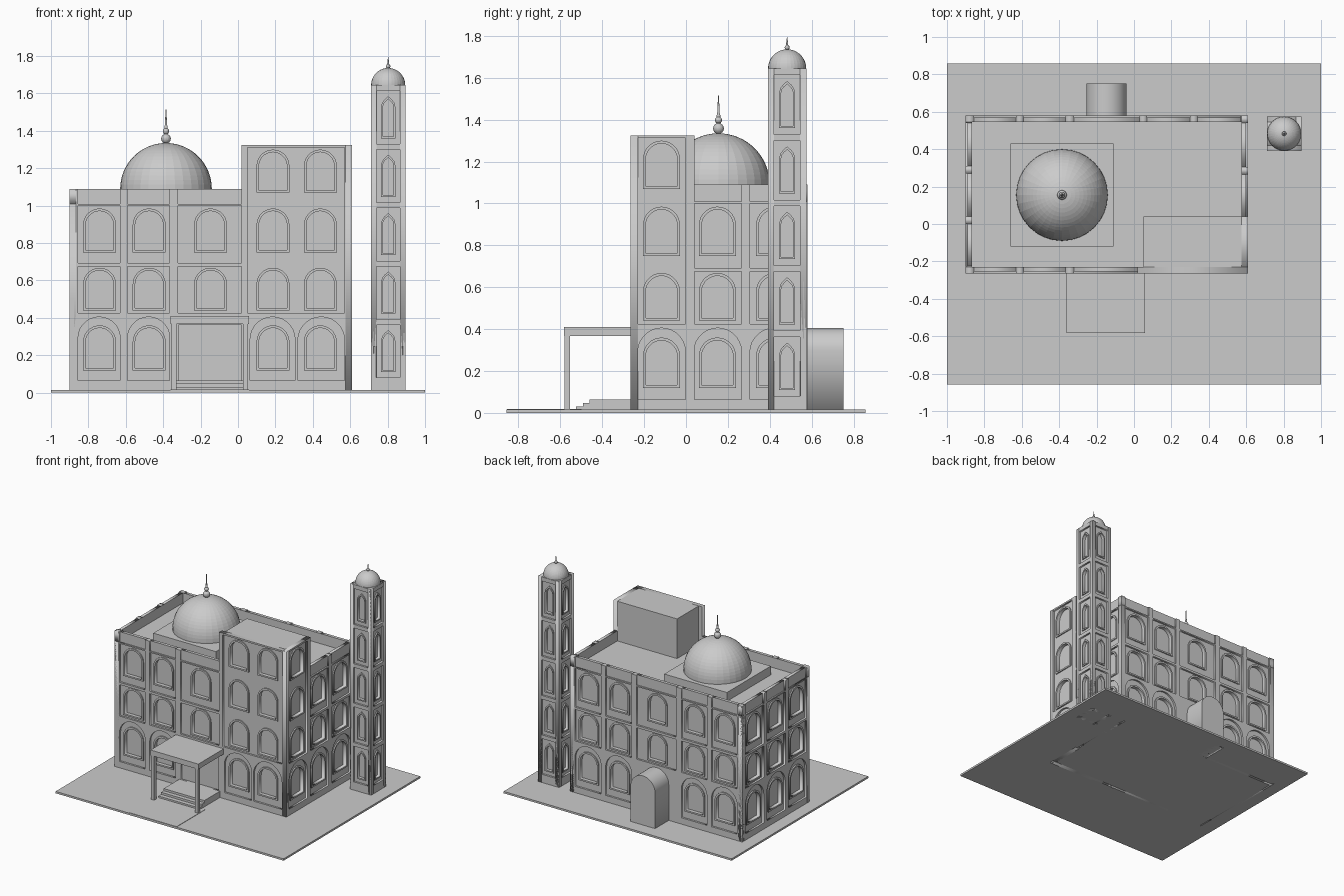
import bpy, bmesh, math
from mathutils import Matrix, Vector

if "Cube" in bpy.data.objects:
    bpy.data.objects.remove(bpy.data.objects["Cube"])

R90 = Matrix.Rotation(math.pi / 2, 4, 'X')


def add(name, bm, matrix=Matrix()):
    bmesh.ops.remove_doubles(bm, verts=bm.verts, dist=0.00005)
    bmesh.ops.recalc_face_normals(bm, faces=bm.faces)
    bm.transform(matrix)
    me = bpy.data.meshes.new(name)
    bm.to_mesh(me)
    bm.free()
    ob = bpy.data.objects.new(name, me)
    bpy.context.collection.objects.link(ob)
    return ob


def box(name, x0, x1, y0, y1, z0, z1):
    bm = bmesh.new()
    m = Matrix.Translation(((x0 + x1) / 2, (y0 + y1) / 2, (z0 + z1) / 2))
    bmesh.ops.create_cube(bm, size=1, matrix=m @ Matrix.Diagonal((x1 - x0, y1 - y0, z1 - z0, 1)))
    return add(name, bm)


def slab(name, loops, w0, w1, place):
    """Filled outlines (inner loops become holes), thick from w0 to w1 outwards."""
    cu = bpy.data.curves.new(name, 'CURVE')
    cu.dimensions, cu.fill_mode, cu.extrude = '2D', 'BOTH', (w1 - w0) / 2
    for pts in loops:
        sp = cu.splines.new('POLY')
        sp.points.add(len(pts) - 1)
        for p, (u, z) in zip(sp.points, pts):
            p.co = (u, z, 0, 1)
        sp.use_cyclic_u = True
    tmp = bpy.data.objects.new(name, cu)
    bpy.context.collection.objects.link(tmp)
    me = bpy.data.meshes.new_from_object(tmp.evaluated_get(bpy.context.evaluated_depsgraph_get()))
    bm = bmesh.new()
    bm.from_mesh(me)
    bpy.data.objects.remove(tmp)
    bpy.data.curves.remove(cu)
    bpy.data.meshes.remove(me)
    return add(name, bm, place @ Matrix.Translation((0, 0, (w0 + w1) / 2)))


def side(angle, dist, centre=(0, 0, 0)):
    return (Matrix.Translation(centre) @ Matrix.Rotation(math.radians(angle), 4, 'Z')
            @ Matrix.Translation((0, -dist, 0)) @ R90)


def rect(u0, u1, z0, z1):
    return [(u0, z0), (u1, z0), (u1, z1), (u0, z1)]


def arch(u0, u1, z0, z1, n=14):
    c, r = (u0 + u1) / 2, (u1 - u0) / 2
    return [(u0, z0), (u1, z0)] + [(c + r * math.cos(math.pi * i / n), z1 - r + r * math.sin(math.pi * i / n))
                                   for i in range(n + 1)]


def pointed(c, h, z0, z1):
    s = z1 - 1.5 * h
    right = [(h, z0), (h, s), (h * 0.85, s + h * 0.6), (h * 0.5, s + h * 1.05)]
    return [(c + u, z) for u, z in right] + [(c, z1)] + [(c - u, z) for u, z in reversed(right)]


def lathe(name, profile, x, y, steps=32):
    bm = bmesh.new()
    vs = [bm.verts.new((r, 0, z)) for r, z in profile]
    es = [bm.edges.new(e) for e in zip(vs, vs[1:])]
    bmesh.ops.spin(bm, geom=vs + es, cent=(0, 0, 0), axis=(0, 0, 1), angle=2 * math.pi, steps=steps)
    return add(name, bm, Matrix.Translation((x, y, 0)))


def half_dome(r, z, n=16):
    return [(r * math.cos(math.pi / 2 * i / n), z + r * math.sin(math.pi / 2 * i / n)) for i in range(n)] + [(0, z + r)]


def ball(r, z, n=8):
    return [(r * math.sin(math.pi * i / n), z - r * math.cos(math.pi * i / n)) for i in range(n + 1)]


FLOORS = [(0.12, 0.36), (0.44, 0.668), (0.75, 0.985), (1.07, 1.30)]
INSET = 0.035


def facade(name, place, u0, u1, bays, centres, tower=None, no_arch=None, door=None):
    top = 1.325 if tower else 1.01
    grid, wall, frames = [rect(u0, u1, 0, top)], [rect(u0, u1, 0, top)], []
    for i, (b0, b1) in enumerate(bays):
        if i != no_arch:
            grid.append(arch(b0, b1, 0.065, 0.405))
        elif door:
            grid.append(rect(*door))
        if not tower:
            grid += [rect(b0, b1, 0.425, 0.674), rect(b0, b1, 0.693, 1.0)]
        for k, (z0, z1) in enumerate(FLOORS[:4 if tower else 3]):
            if k == 0 and i == no_arch:
                continue
            c = centres[i]
            wall.append(arch(c - 0.075, c + 0.075, z0 + 0.012, z1 - 0.014))
            frames += [arch(c - 0.088, c + 0.088, z0, z1), arch(c - 0.075, c + 0.075, z0 + 0.012, z1 - 0.014)]
    if tower:
        grid.append(rect(*tower, 0.425, 1.312))
    slab(name + "_pilasters_and_bands", grid, -INSET, 0, place)
    slab(name + "_wall", wall, -INSET, -0.015, place)
    slab(name + "_window_frames", frames, -INSET, -0.006, place)
    if not tower:
        edges = [u0] + [e for b in bays for e in b] + [u1]
        posts = [rect(a, b, 1.01, 1.09) for a, b in zip(edges[::2], edges[1::2]) if b - a > 0.01]
        slab(name + "_parapet", [rect(a, b, 1.01, 1.09) for a, b in bays], -INSET, -0.01, place)
        slab(name + "_parapet_posts", posts, -INSET, 0, place)


# ground plate and entrance path
box("ground_plate", -1, 1, -0.857, 0.857, 0, 0.015)
box("entrance_path", -0.36, 0.06, -0.855, -0.5, 0.01, 0.018)

# building core, carries the window panes and roof
box("building_core", -0.9 + INSET, 0.61 - INSET, -0.265 + INSET, 0.58 - INSET, 0, 1.01)
box("stair_tower_core", 0.05, 0.61 - INSET, -0.265 + INSET, 0.04, 1.0, 1.325)

# four facades and the raised stair tower
front, right, back, left = side(0, 0.265), side(90, 0.61), side(180, 0.58), side(-90, 0.9)
facade("front", front, -0.9, 0.025, [(-0.855, -0.63), (-0.59, -0.365), (-0.32, 0.02)],
       [-0.74, -0.475, -0.147], no_arch=2, door=(-0.315, 0.015, 0.065, 0.365))
facade("tower_front", front, 0.02, 0.61, [(0.065, 0.305), (0.32, 0.57)], [0.187, 0.44], tower=(0.05, 0.57))
facade("tower_right", right, -0.265, 0.04, [(-0.23, -0.003)], [-0.117], tower=(-0.23, -0.003))
facade("right", right, 0.03, 0.58, [(0.038, 0.265), (0.305, 0.54)], [0.15, 0.423])
facade("back", back, -0.61, 0.9, [(-0.57, -0.34), (-0.30, -0.07), (-0.03, 0.32), (0.365, 0.59), (0.63, 0.855)],
       [-0.455, -0.185, 0.147, 0.475, 0.74], no_arch=2)
facade("left", left, -0.58, 0.265, [(-0.54, -0.31), (-0.27, -0.04), (0, 0.225)], [-0.425, -0.155, 0.112])

# rear prayer niche
slab("rear_niche", [arch(0.04, 0.255, 0, 0.405, 20)], -0.03, 0.172, back)

# porch
box("porch_roof", -0.36, 0.06, -0.583, -0.25, 0.368, 0.41)
for x in (-0.343, 0.04):
    box("porch_column", x - 0.013, x + 0.013, -0.58, -0.553, 0.01, 0.37)
for y, z in ((-0.46, 0.065), (-0.492, 0.048), (-0.525, 0.031)):
    box("porch_step", -0.33, 0.027, y, -0.24, 0.01, z)

# main dome
DX, DY = -0.385, 0.155
box("dome_platform", DX - 0.275, DX + 0.275, DY - 0.275, DY + 0.275, 1.0, 1.08)
lathe("main_dome", [(0.245, 1.07)] + half_dome(0.245, 1.09), DX, DY)
lathe("dome_finial_lower_ball", ball(0.026, 1.358), DX, DY, 16)
lathe("dome_finial_upper_ball", ball(0.017, 1.398), DX, DY, 16)
lathe("dome_finial_spike", [(0, 1.33), (0.009, 1.34), (0.009, 1.42), (0.006, 1.43), (0.002, 1.515), (0, 1.515)], DX, DY, 12)

# minaret
MX, MY, H = 0.803, 0.483, 0.0925
box("minaret_core", MX - H + 0.03, MX + H - 0.03, MY - H + 0.03, MY + H - 0.03, 0, 1.645)
for a in range(0, 360, 90):
    place = side(a, H, (MX, MY, 0))
    shaft, panel, trim = [rect(-H, H, 0, 1.645)], [rect(-H, H, 0, 1.645)], []
    for k in range(5):
        z = 0.08 + 0.3125 * k
        shaft.append(rect(-0.064, 0.064, z, z + 0.283))
        inner = pointed(0, 0.029, z + 0.04, z + 0.24)
        panel.append(inner)
        trim += [pointed(0, 0.038, z + 0.03, z + 0.255), inner]
    slab("minaret_shaft", shaft, -0.03, 0, place)
    slab("minaret_panel", panel, -0.03, -0.015, place)
    slab("minaret_window_trim", trim, -0.03, -0.006, place)
lathe("minaret_dome", [(0.091, 1.64)] + half_dome(0.091, 1.645), MX, MY)
lathe("minaret_finial_ball", ball(0.012, 1.745), MX, MY, 12)
lathe("minaret_finial_spike", [(0, 1.735), (0.006, 1.74), (0.005, 1.762), (0.001, 1.795), (0, 1.795)], MX, MY, 12)
